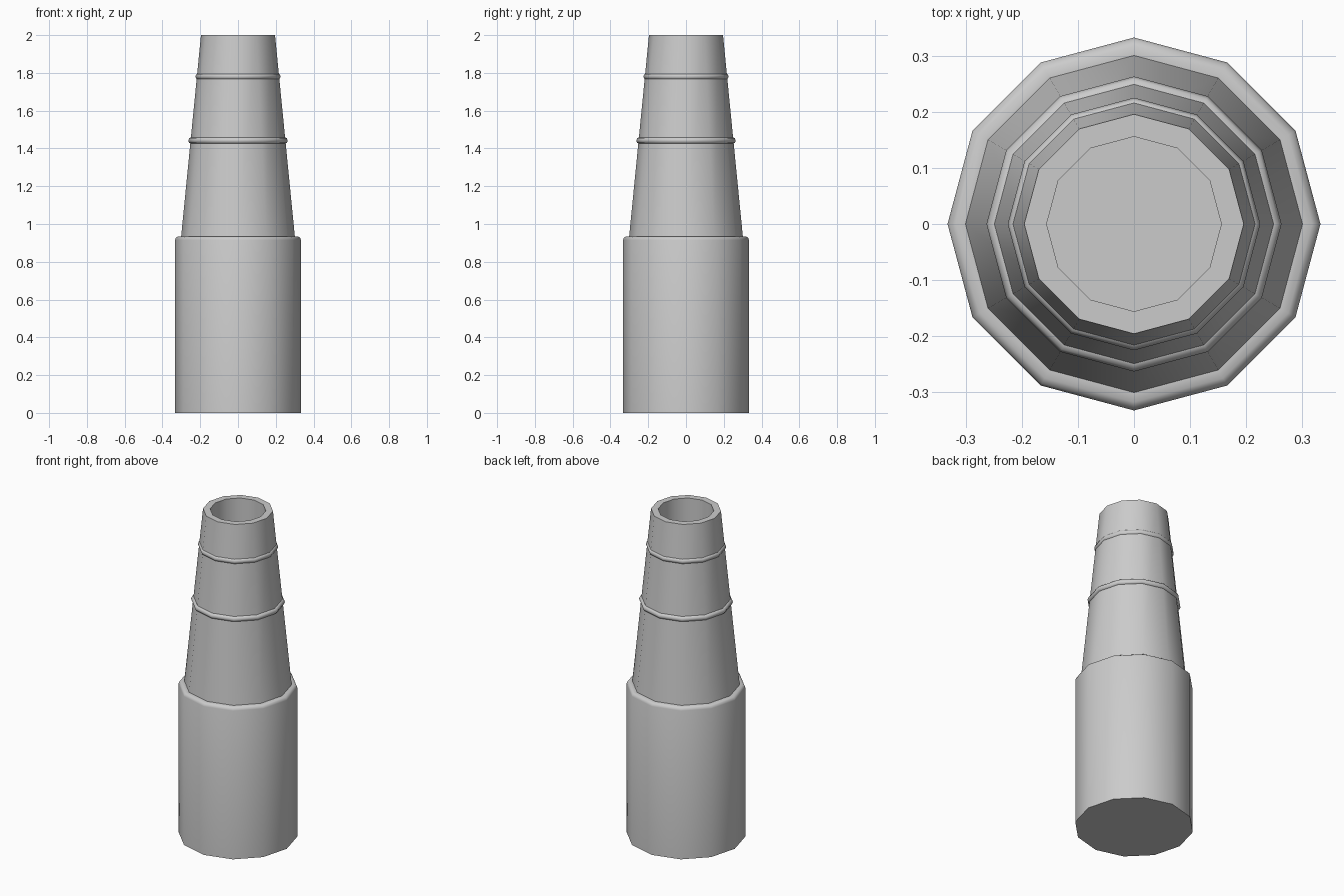
import bpy, bmesh
from math import cos, sin, pi, radians

if "Cube" in bpy.data.objects:
    bpy.data.objects.remove(bpy.data.objects["Cube"])

SIDES = 12


def lathe(name, profile, closed=False):
    """Spin (radius, z) points, listed from outside bottom to top, around z."""
    bm = bmesh.new()
    rings = [[bm.verts.new((r * cos(2 * pi * i / SIDES), r * sin(2 * pi * i / SIDES), z))
              for i in range(SIDES)] for r, z in profile]
    pairs = list(zip(rings, rings[1:]))
    if closed:
        pairs.append((rings[-1], rings[0]))
    for a, b in pairs:
        for i in range(SIDES):
            j = (i + 1) % SIDES
            bm.faces.new((a[i], a[j], b[j], b[i]))
    if not closed:
        bm.faces.new(rings[0][::-1])
        bm.faces.new(rings[-1])
    bmesh.ops.recalc_face_normals(bm, faces=bm.faces[:])
    mesh = bpy.data.meshes.new(name)
    bm.to_mesh(mesh)
    bm.free()
    obj = bpy.data.objects.new(name, mesh)
    bpy.context.collection.objects.link(obj)
    bpy.ops.object.select_all(action='DESELECT')
    obj.select_set(True)
    bpy.context.view_layer.objects.active = obj
    bpy.ops.object.shade_smooth_by_angle(angle=radians(50))
    return obj


# Straight base sleeve with a rounded shoulder, tapered neck and hollow bore
lathe("body", [(0.333, 0), (0.333, 0.915), (0.329, 0.927), (0.318, 0.934),
               (0.301, 0.934), (0.196, 2.0), (0.156, 2.0), (0.156, 1.0)])

# Rounded bands around the neck
for name, major, z in (("lower_band", 0.246, 1.442), ("upper_band", 0.208, 1.781)):
    lathe(name, [(major + 0.0175 * cos(pi * k / 4), z + 0.0175 * sin(pi * k / 4))
                 for k in range(8)], closed=True)
